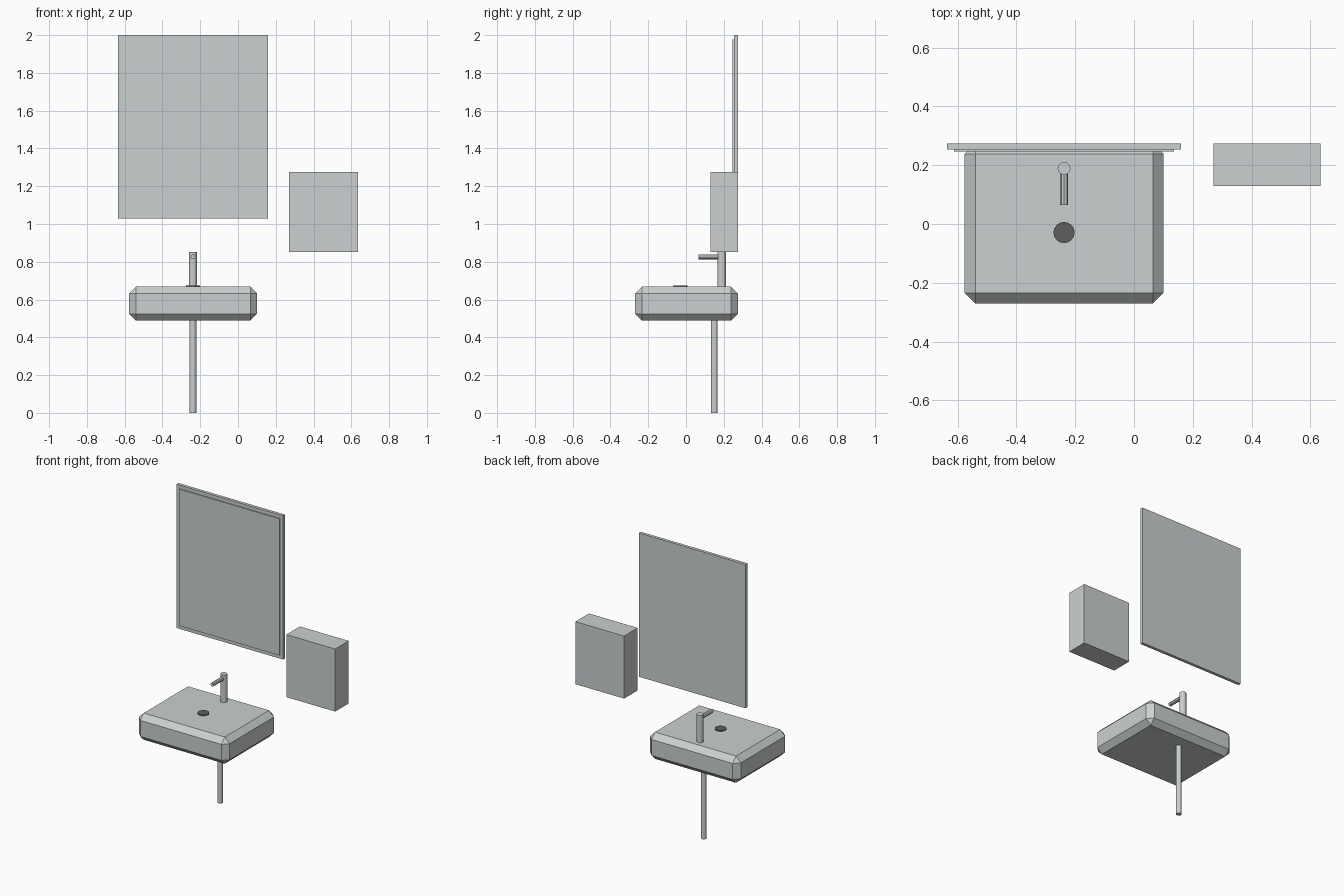
import bpy
import bmesh
import math

cube = bpy.data.objects.get("Cube")
if cube:
    bpy.data.objects.remove(cube, do_unlink=True)


def make_material(name, color):
    mat = bpy.data.materials.new(name)
    mat.use_nodes = True
    mat.diffuse_color = color
    mat.node_tree.nodes["Principled BSDF"].inputs["Base Color"].default_value = color
    return mat


grey = make_material("pale grey", (0.6, 0.63, 0.63, 1))
dark = make_material("dark grey", (0.11, 0.11, 0.11, 1))


def finish(bm, name, mat):
    mesh = bpy.data.meshes.new(name)
    bm.to_mesh(mesh)
    bm.free()
    mesh.materials.append(mat)
    obj = bpy.data.objects.new(name, mesh)
    bpy.context.collection.objects.link(obj)
    return obj


def box(name, low, high, mat=grey, chamfer=0):
    bm = bmesh.new()
    bmesh.ops.create_cube(bm, size=1)
    for v in bm.verts:
        v.co = [(a + b) / 2 + c * (b - a) for a, b, c in zip(low, high, v.co)]
    if chamfer:
        bmesh.ops.bevel(bm, geom=bm.edges[:], offset=chamfer, segments=1,
                        affect='EDGES')
    return finish(bm, name, mat)


def cylinder(name, center, radius, length, sides, mat=grey, tilt=0):
    bm = bmesh.new()
    bmesh.ops.create_cone(bm, cap_ends=True, segments=sides, radius1=radius,
                          radius2=radius, depth=length)
    obj = finish(bm, name, mat)
    obj.location = center
    obj.rotation_euler.x = tilt
    return obj


# Wall mirror: backing board and slightly smaller glass
box("mirror_back", (-0.636, 0.253, 1.03), (0.16, 0.274, 2.0))
box("mirror_glass", (-0.612, 0.246, 1.054), (0.136, 0.253, 1.976))

# Wall cabinet
box("cabinet", (0.27, 0.13, 0.853), (0.634, 0.274, 1.275))

# Chamfered basin with drain and waste pipe
box("basin", (-0.576, -0.27, 0.488), (0.101, 0.274, 0.668), chamfer=0.036)
cylinder("drain", (-0.238, -0.029, 0.670), 0.036, 0.008, 16, dark)
cylinder("waste_pipe", (-0.238, 0.15, 0.245), 0.018, 0.49, 12)

# Tap
cylinder("tap_column", (-0.238, 0.189, 0.758), 0.022, 0.19, 12)
cylinder("tap_spout", (-0.238, 0.127, 0.826), 0.013, 0.124, 8,
         tilt=math.pi / 2)
